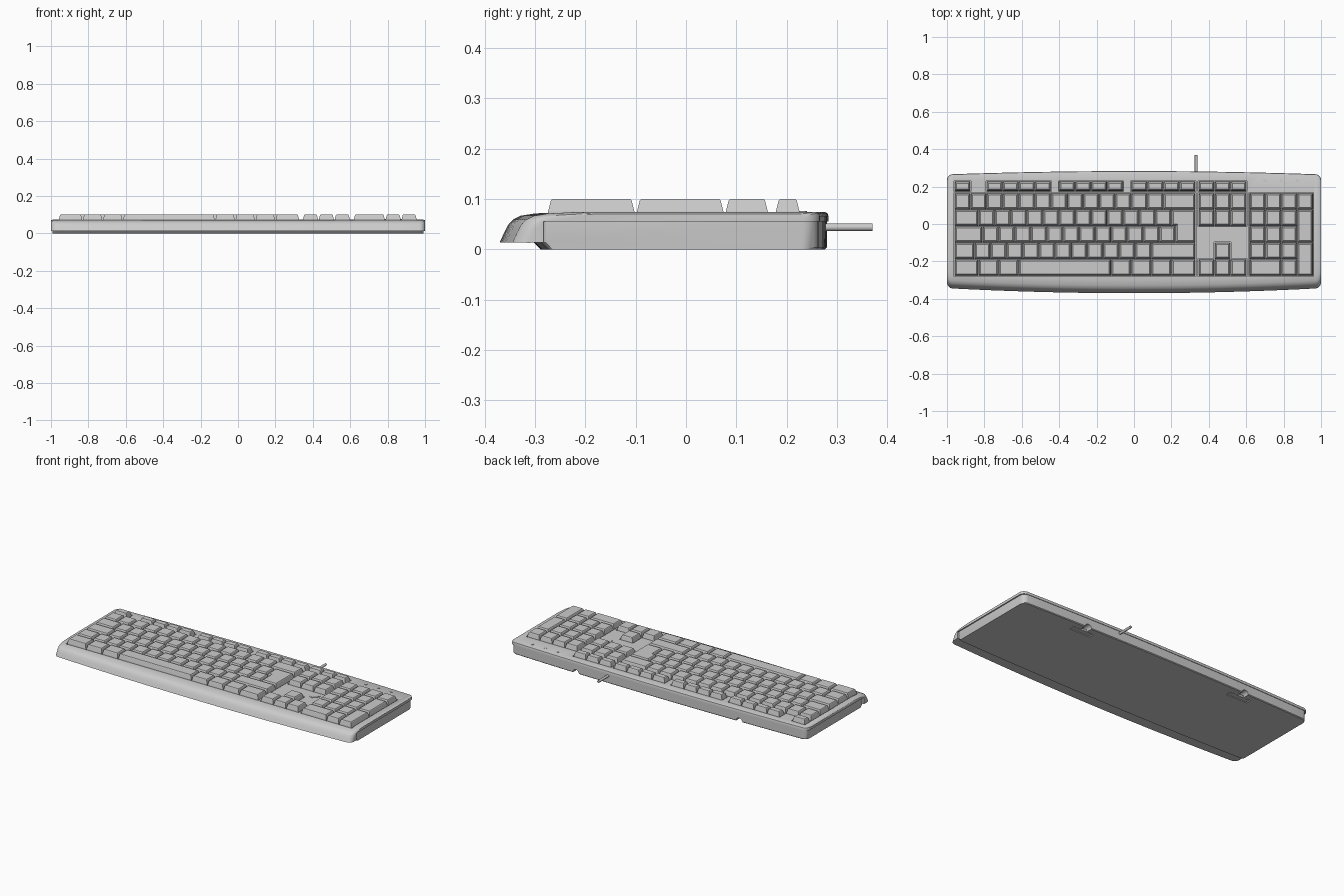
import bpy, bmesh
from math import sin, cos, pi, radians
from mathutils import Matrix, Vector

if "Cube" in bpy.data.objects:
    bpy.data.objects.remove(bpy.data.objects["Cube"])


def finish(name, bm, smooth=None):
    bmesh.ops.recalc_face_normals(bm, faces=bm.faces)
    me = bpy.data.meshes.new(name)
    bm.to_mesh(me)
    bm.free()
    ob = bpy.data.objects.new(name, me)
    bpy.context.collection.objects.link(ob)
    if smooth:
        shade(ob, smooth)
    return ob


def activate(ob):
    bpy.ops.object.select_all(action='DESELECT')
    ob.select_set(True)
    bpy.context.view_layer.objects.active = ob


def shade(ob, angle):
    activate(ob)
    bpy.ops.object.shade_smooth_by_angle(angle=radians(angle))


def cut(ob, cutter):
    m = ob.modifiers.new("cut", 'BOOLEAN')
    m.operation, m.object, m.solver = 'DIFFERENCE', cutter, 'EXACT'
    activate(ob)
    bpy.ops.object.modifier_apply(modifier=m.name)
    bpy.data.objects.remove(cutter)


def bridge(bm, rings):
    rings = [[bm.verts.new(p) for p in r] for r in rings]
    n = len(rings[0])
    for a, b in zip(rings, rings[1:]):
        for i in range(n):
            bm.faces.new((a[i], a[(i + 1) % n], b[(i + 1) % n], b[i]))
    bm.faces.new(rings[0][::-1])
    bm.faces.new(rings[-1])


def inset(pts, d):
    # inward offset of a counter-clockwise right-angled outline
    out = []
    for i, p in enumerate(pts):
        p = Vector(p)
        e1 = (p - Vector(pts[i - 1])).normalized()
        e2 = (Vector(pts[(i + 1) % len(pts)]) - p).normalized()
        out.append(p + d * (Vector((-e1.y, e1.x)) + Vector((-e2.y, e2.x))))
    return out


def prism(bm, pts, levels):
    bridge(bm, [[(p.x, p.y, z) for p in inset(pts, d)] for z, d in levels])


def rect(x0, x1, y0, y1):
    return [(x0, y0), (x1, y0), (x1, y1), (x0, y1)]


def cylinder(bm, loc, r, depth, segs, axis='Z'):
    rot = Matrix.Rotation(pi / 2, 4, 'X') if axis == 'Y' else Matrix()
    bmesh.ops.create_cone(bm, cap_ends=True, segments=segs, radius1=r, radius2=r,
                          depth=depth, matrix=Matrix.Translation(loc) @ rot)


# Body stations along x: (x, corner pull-in), bowed front and back
R = 0.03
right_end = [(1 - R + R * sin(i * pi / 12), R * (1 - cos(i * pi / 12))) for i in range(7)]
stations = ([(-x, o) for x, o in reversed(right_end)]
            + [(-0.97 + 1.94 * i / 20, 0) for i in range(1, 20)] + right_end)


def back_y(x, o):
    return 0.283 - 0.018 * x * x - o


def shell_section(x, o):
    f, b = -0.37 + 0.027 * x * x + o, back_y(x, o)
    drop = 0.15 * o
    nose = [(0, .014), (.009, .034), (.017, .049), (.026, .059), (.042, .067),
            (.07, .0715), (.13, .0745)]
    pts = [(f + dy, z - drop * z / .0745) for dy, z in nose]
    pts += [(b - .008, .0745 - drop), (b - .002, .072 - drop), (b, .066 - drop),
            (b, .055), (-0.283, .055), (-0.283, .014)]
    return [(x, y, z) for y, z in pts]


def base_section(x, o):
    f, b = -0.303 + 0.015 * x * x + 0.4 * o, back_y(x, o) - 0.003
    return [(x * .993, y, z) for y, z in
            [(f + .014, 0), (f, .014), (f, .056), (b, .056), (b, .004), (b - .004, 0)]]


bm = bmesh.new()
bridge(bm, [shell_section(*s) for s in stations])
shell = finish("top_shell", bm)
bm = bmesh.new()
bridge(bm, [base_section(*s) for s in stations])
base = finish("base_tray", bm)

# Key grid
X0, U = -0.96, 0.0859
NAV, NUM, V = 0.345, 0.617, 0.0851
ROW = [0.165 - 0.0883 * i for i in range(6)]
FN = (0.176, 0.228)

# Key wells
bm = bmesh.new()
wells = [rect(X0, X0 + 15 * U, ROW[5], ROW[0]), rect(NAV, NAV + 3 * V, ROW[2], ROW[0]),
         rect(NUM, NUM + 4 * V, ROW[5], ROW[0]), rect(NAV, NAV + 3 * V, *FN),
         [(NAV, ROW[5]), (NAV + 3 * V, ROW[5]), (NAV + 3 * V, ROW[4]), (NAV + 2 * V, ROW[4]),
          (NAV + 2 * V, ROW[3]), (NAV + V, ROW[3]), (NAV + V, ROW[4]), (NAV, ROW[4])]]
wells += [rect(X0 + a * U, X0 + b * U, *FN) for a, b in [(0, 1), (2, 6), (6.5, 10.5), (11, 15)]]
for w in wells:
    prism(bm, w, [(.061, -.003), (.12, -.003)])
cut(shell, finish("well_cutter", bm))
shade(shell, 25)

# Foot recesses in the base
bm = bmesh.new()
for s in (-1, 1):
    prism(bm, rect(s * .55 - .07, s * .55 + .07, .2, .235), [(-.01, 0), (.012, 0)])
cut(base, finish("foot_recess_cutter", bm))
bm = bmesh.new()
for s in (-1, 1):
    cylinder(bm, (s * .55, .26, 0), .022, .08, 16, 'Y')
cut(base, finish("finger_notch_cutter", bm))
shade(base, 25)

# Keys
KEY = [(.058, .0015), (.075, .0025), (.097, .008), (.1, .0105)]


def key_row(bm, x, unit, widths, y0, y1):
    for w in widths:
        if w > 0:
            prism(bm, rect(x, x + w * unit, y0, y1), KEY)
        x += abs(w) * unit


# Function row (negative widths are gaps)
bm = bmesh.new()
key_row(bm, X0, U, [1, -1] + [1] * 4 + [-.5] + [1] * 4 + [-.5] + [1] * 4, *FN)
key_row(bm, NAV, V, [1] * 3, *FN)
finish("function_keys", bm)

# Main block with stepped enter key
bm = bmesh.new()
rows = [[1] * 13 + [2], [1.5] + [1] * 12, [1.75] + [1] * 12, [1.25] + [1] * 11 + [2.75],
        [1.5, 1.25, 1.25, 5.75, 1.25, 1.25, 1.25, 1.5]]
for i, widths in enumerate(rows):
    key_row(bm, X0, U, widths, ROW[i + 1], ROW[i])
xa, xb, xc = X0 + 13.5 * U, X0 + 13.75 * U, X0 + 15 * U
prism(bm, [(xb, ROW[3]), (xc, ROW[3]), (xc, ROW[1]), (xa, ROW[1]), (xa, ROW[2]), (xb, ROW[2])], KEY)
finish("main_keys", bm)

# Navigation and arrow keys
bm = bmesh.new()
for i, widths in [(0, [1] * 3), (1, [1] * 3), (3, [-1, 1]), (4, [1] * 3)]:
    key_row(bm, NAV, V, widths, ROW[i + 1], ROW[i])
finish("navigation_keys", bm)

# Number pad with two tall keys
bm = bmesh.new()
for i, widths in enumerate([[1] * 4, [1] * 3, [1] * 3, [1] * 3, [2, 1]]):
    key_row(bm, NUM, V, widths, ROW[i + 1], ROW[i])
for i in (1, 3):
    key_row(bm, NUM + 3 * V, V, [1], ROW[i + 2], ROW[i])
finish("number_pad_keys", bm)

# Indicator lights
bm = bmesh.new()
for x in (.70, .785, .872):
    cylinder(bm, (x, .232, .074), .008, .005, 12)
finish("indicator_lights", bm, 30)

# Round button right of the arrows
bm = bmesh.new()
cylinder(bm, (.557, -.055, .074), .03, .004, 12)
cylinder(bm, (.557, -.055, .075), .023, .005, 12)
finish("round_button", bm, 30)

# Cable stub and its collar
bm = bmesh.new()
cylinder(bm, (.332, .315, .044), .0075, .11, 16, 'Y')
finish("cable", bm, 30)

# Folded feet and front pads
bm = bmesh.new()
for s in (-1, 1):
    prism(bm, rect(s * .55 - .065, s * .55 + .065, .204, .231), [(.002, 0), (.013, 0)])
finish("folding_feet", bm)
bm = bmesh.new()
for s in (-1, 1):
    prism(bm, rect(s * .55 - .03, s * .55 + .03, -.272, -.255), [(0, .002), (.004, 0)])
finish("front_pads", bm)
